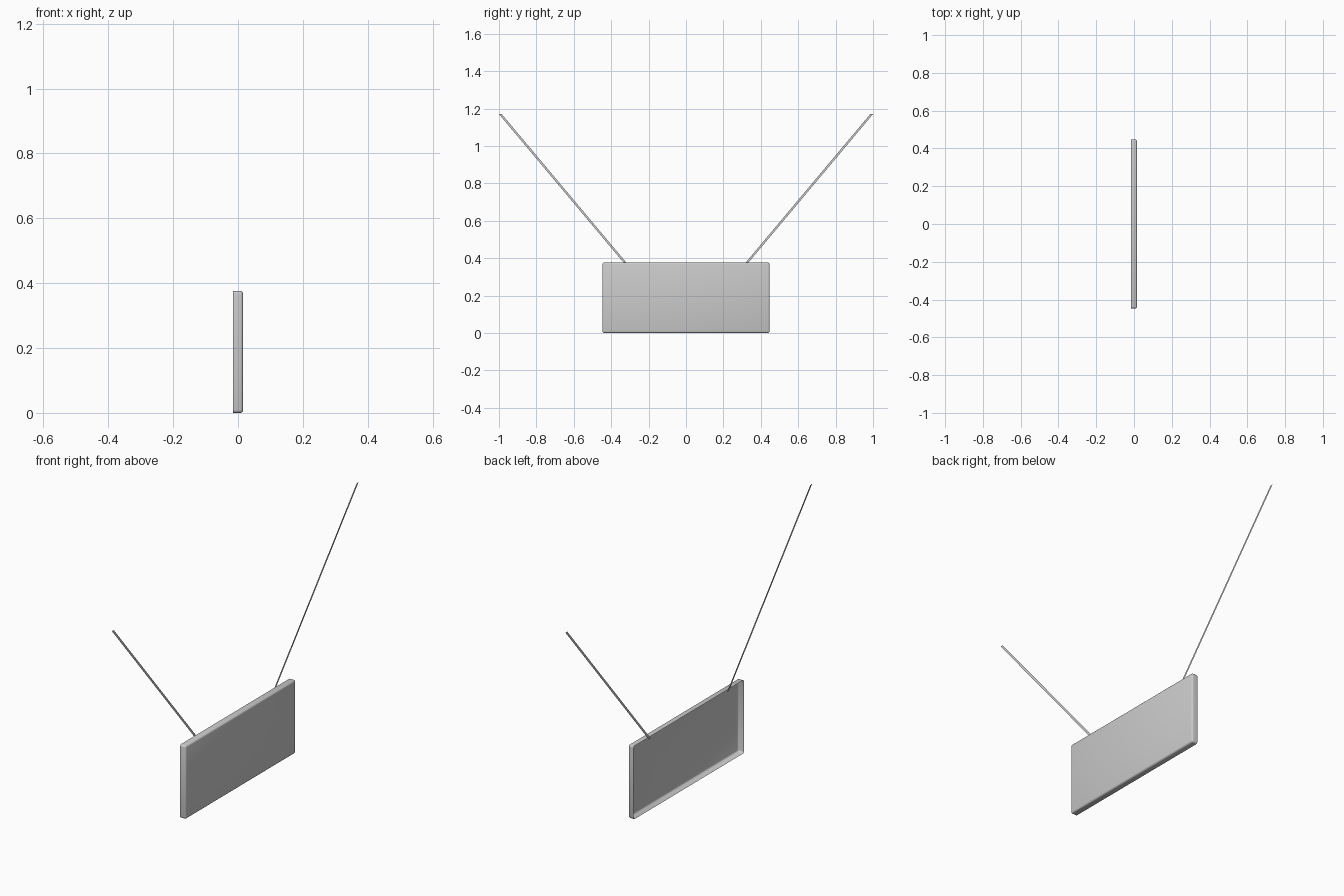
import bpy
import bmesh

if "Cube" in bpy.data.objects:
    bpy.data.objects.remove(bpy.data.objects["Cube"])


def make_object(name, bm):
    mesh = bpy.data.meshes.new(name)
    bm.to_mesh(mesh)
    bm.free()
    obj = bpy.data.objects.new(name, mesh)
    bpy.context.collection.objects.link(obj)
    return obj


DEPTH, WIDTH, HEIGHT = 0.032, 0.894, 0.376

# Sign panel: shallow sheet tray, open at the back (-x), softened edges
bm = bmesh.new()
bmesh.ops.create_cube(bm, size=1)
bmesh.ops.scale(bm, vec=(DEPTH, WIDTH, HEIGHT), verts=bm.verts)
bmesh.ops.translate(bm, vec=(0, 0, HEIGHT / 2), verts=bm.verts)
bm.normal_update()
back = [f for f in bm.faces if f.normal.x < -0.9]
bmesh.ops.delete(bm, geom=back, context='FACES_ONLY')
edges = [e for e in bm.edges if not e.is_boundary]
bmesh.ops.bevel(bm, geom=edges, offset=0.009, segments=3, profile=0.5,
                affect='EDGES', clamp_overlap=True)
panel = make_object("sign_panel", bm)
bpy.context.view_layer.objects.active = panel
panel.select_set(True)
bpy.ops.object.shade_smooth_by_angle(angle=0.7)

# Hanging wires: flat strips fanning outward from the back rim
HALF = 0.0075
for side, label in ((-1, "left"), (1, "right")):
    bm = bmesh.new()
    outline = [(0.317 - HALF, 0.365), (0.317 + HALF, 0.365),
               (1.0, 1.17), (1.0 - 2 * HALF, 1.17)]
    verts = [bm.verts.new((-DEPTH / 2, side * y, z)) for y, z in outline]
    bm.faces.new(verts if side > 0 else verts[::-1])
    make_object("hanging_wire_" + label, bm)
